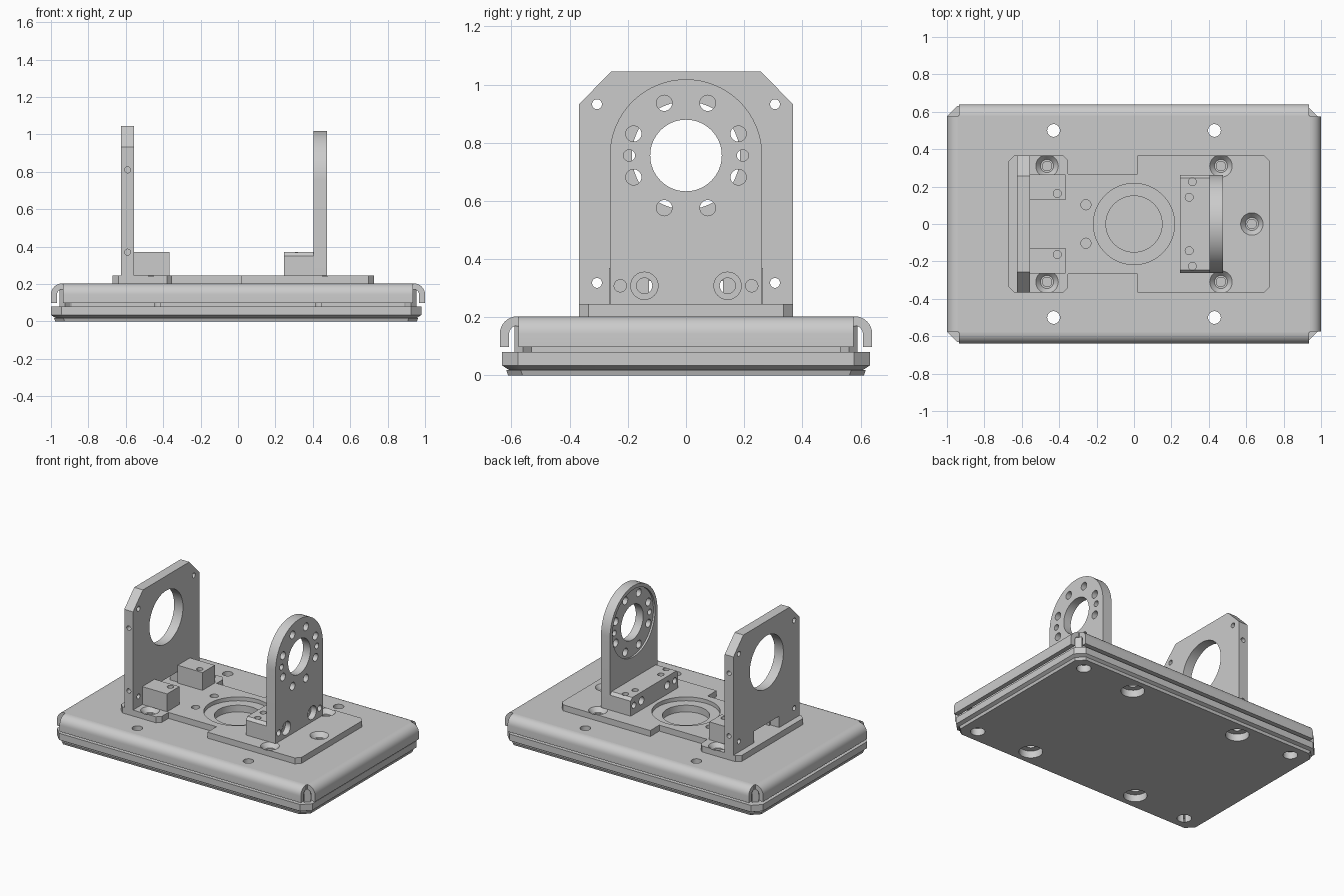
import bpy, bmesh
from math import sin, cos, pi, radians

if "Cube" in bpy.data.objects:
    bpy.data.objects.remove(bpy.data.objects["Cube"])


def to3d(axis, u, v, w):
    return {'x': (w, u, v), 'y': (u, w, v), 'z': (u, v, w)}[axis]


def loft(name, axis, rings):
    """Closed solid through rings of (outline, position along axis)."""
    bm = bmesh.new()
    loops = [[bm.verts.new(to3d(axis, u, v, w)) for u, v in pts] for pts, w in rings]
    n = len(loops[0])
    for a, b in zip(loops, loops[1:]):
        for i in range(n):
            j = (i + 1) % n
            bm.faces.new((a[i], a[j], b[j], b[i]))
    bm.faces.new(loops[0][::-1])
    bm.faces.new(loops[-1])
    bmesh.ops.recalc_face_normals(bm, faces=bm.faces)
    me = bpy.data.meshes.new(name)
    bm.to_mesh(me)
    bm.free()
    ob = bpy.data.objects.new(name, me)
    bpy.context.collection.objects.link(ob)
    return ob


def prism(name, axis, pts, lo, hi):
    return loft(name, axis, [(pts, lo), (pts, hi)])


def rect(u0, u1, v0, v1):
    return [(u0, v0), (u1, v0), (u1, v1), (u0, v1)]


def octagon(hx, hy, c, ox=0):
    q = [(hx, hy - c), (hx - c, hy), (c - hx, hy), (-hx, hy - c),
         (-hx, c - hy), (c - hx, -hy), (hx - c, -hy), (hx, c - hy)]
    return [(x + ox, y) for x, y in q]


def circle(u, v, r, n=32):
    return [(u + r * cos(2 * pi * i / n), v + r * sin(2 * pi * i / n)) for i in range(n)]


def cut(ob, cutter):
    cutter.hide_render = True
    m = ob.modifiers.new("cut", 'BOOLEAN')
    m.operation, m.solver, m.object = 'DIFFERENCE', 'EXACT', cutter
    bpy.context.view_layer.objects.active = ob
    bpy.ops.object.modifier_apply(modifier=m.name)
    bpy.data.objects.remove(cutter)


def drill(ob, axis, spots, r, lo, hi, r2=None, n=32):
    """Round hole at each spot; r2 gives a conical hole."""
    for u, v in spots:
        cut(ob, loft("cutter", axis, [(circle(u, v, r, n), lo),
                                      (circle(u, v, r2 or r, n), hi)]))


def four(x, y):
    return [(sx * x, sy * y) for sx in (-1, 1) for sy in (-1, 1)]


MOUNT = four(0.43, 0.5)

# bottom tray with chamfered corners and stepped lower edge
tray = loft("bottom_tray", 'z', [
    (octagon(0.967, 0.612, 0.05, -0.01), 0), (octagon(0.973, 0.618, 0.05, -0.01), 0.018),
    (octagon(0.965, 0.607, 0.05, -0.01), 0.018), (octagon(0.99, 0.632, 0.055, -0.01), 0.034),
    (octagon(0.99, 0.632, 0.055, -0.01), 0.08)])
drill(tray, 'z', MOUNT, 0.075, -0.1, 0.05)
drill(tray, 'z', MOUNT, 0.034, -0.1, 0.2)
drill(tray, 'z', four(0.85, 0.52), 0.046, -0.1, 0.05)

# inner body between tray and cover
core = prism("inner_core", 'z', rect(-0.89, 0.89, -0.53, 0.53), 0.078, 0.17)
drill(core, 'z', MOUNT, 0.034, 0, 0.3)
for sx, sy in four(1, 1):
    prism("corner_post", 'z', circle(sx * 0.925, sy * 0.56, 0.03, 4), 0.078, 0.17)

# cover sheet with four bent-down flanges
T, H = 0.032, 0.203
cover = prism("cover_top", 'z', rect(-0.94, 0.94, -0.58, 0.58), H - T, H)
drill(cover, 'z', MOUNT, 0.034, 0, 0.3)
drill(cover, 'z', [(0, 0)], 0.15, 0, 0.3, n=64)


def flange(name, axis, start, half, s):
    arc = [i * pi / 16 for i in range(9)]
    R, c = 0.06, H - 0.06
    pts = [(start + R * sin(a), c + R * cos(a)) for a in arc] + [(start + R, 0.098)]
    pts += [(start + R - T, 0.098)]
    pts += [(start + (R - T) * sin(a), c + (R - T) * cos(a)) for a in reversed(arc)]
    prism(name, axis, [(s * u, v) for u, v in pts], -half, half)


for s in (-1, 1):
    flange("long_flange", 'x', 0.58, 0.935, s)
    flange("end_flange", 'y', 0.94, 0.575, s)

# mounting plate with a narrow waist
half = [(0.727, 0.335), (0.697, 0.367), (0.02, 0.367), (0.02, 0.267), (-0.353, 0.267),
        (-0.353, 0.34), (-0.38, 0.367), (-0.64, 0.367), (-0.67, 0.337)]
Z0, Z1 = H, 0.245
plate = prism("mounting_plate", 'z', half + [(x, -y) for x, y in reversed(half)], Z0, Z1)
drill(plate, 'z', [(0, 0)], 0.217, 0.218, 0.4, n=64)
drill(plate, 'z', [(0, 0)], 0.15, 0.1, 0.4, n=64)
screws = four(0.465, 0.31) + [(0.63, 0)]
drill(plate, 'z', screws, 0.035, 0.215, Z1 + 0.001, 0.061)
drill(plate, 'z', screws, 0.025, 0.1, 0.3)
drill(plate, 'z', [(-0.257, 0.103), (-0.257, -0.103)], 0.027, 0.1, 0.3)

# left upright: chamfered panel with large bore and foot notch
CZ = 0.756
panel = prism("left_upright", 'x', [
    (-0.367, Z1), (-0.14, Z1), (-0.14, 0.325), (0.14, 0.325), (0.14, Z1), (0.367, Z1),
    (0.367, 0.933), (0.257, 1.045), (-0.257, 1.045), (-0.367, 0.933)], -0.625, -0.557)
drill(panel, 'x', [(0, CZ)], 0.186, -0.8, -0.4, n=64)
drill(panel, 'x', [(s * 0.306, z) for s in (-1, 1) for z in (0.318, 0.932)], 0.017, -0.8, -0.4)
for s in (-1, 1):
    drill(panel, 'y', [(-0.59, 0.37), (-0.59, 0.81)], 0.016, s * 0.29, s * 0.5, n=20)
    block = prism("left_foot_block", 'y', rect(-0.557, -0.365, Z1, 0.37), s * 0.128, s * 0.264)
    drill(block, 'z', [(-0.41, s * 0.163)], 0.021, 0.3, 0.5)

# right upright: round-topped bearing plate with bolt circle
W = 0.262
arch = [(-W, Z1), (W, Z1)] + [(W * cos(pi * i / 32), CZ + W * sin(pi * i / 32)) for i in range(33)]
bearing = prism("right_upright", 'x', arch, 0.405, 0.475)
drill(bearing, 'x', [(0, CZ)], 0.236, 0.3, 0.418, n=64)
drill(bearing, 'x', [(0, CZ)], 0.123, 0.3, 0.6, n=64)
bolts = [radians(22.5 + 45 * i) for i in range(8)]
drill(bearing, 'x', [(0.195 * cos(a), CZ + 0.195 * sin(a)) for a in bolts], 0.027, 0.3, 0.6)
drill(bearing, 'x', [(-0.195, CZ), (0.195, CZ)], 0.02, 0.3, 0.6)

# right foot bar with chamfered ends
bar = prism("right_foot_bar", 'x', [(-W, Z1), (W, Z1), (W, 0.35), (0.245, 0.37),
                                    (-0.245, 0.37), (-W, 0.35)], 0.245, 0.405)
for s in (-1, 1):
    drill(bar, 'z', [(0.295, s * 0.143), (0.312, s * 0.226)], 0.021, 0.34, 0.5)
    drill(bearing, 'x', [(s * 0.143, 0.308)], 0.047, 0.435, 0.6)
    for part in (bearing, bar):
        drill(part, 'x', [(s * 0.143, 0.308)], 0.027, 0.1, 0.6)
        drill(part, 'x', [(s * 0.226, 0.308)], 0.021, 0.1, 0.6)

# smooth the round walls, keep edges crisp
bpy.ops.object.select_all(action='SELECT')
bpy.ops.object.shade_smooth_by_angle(angle=radians(25))
